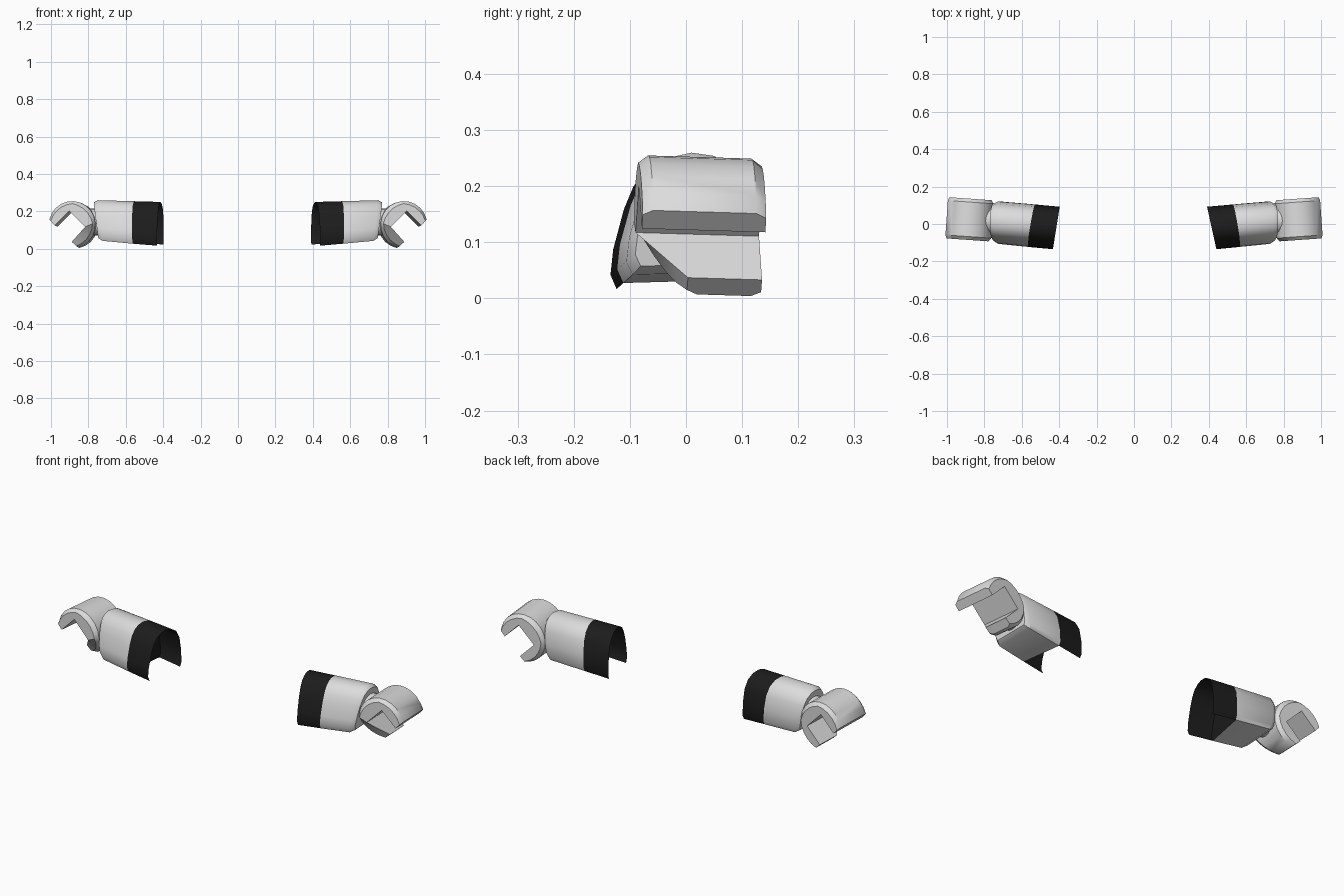
import bpy, bmesh, math

if "Cube" in bpy.data.objects:
    bpy.data.objects.remove(bpy.data.objects["Cube"])


def material(name, rgb):
    m = bpy.data.materials.new(name)
    m.diffuse_color = (*rgb, 1)
    m.use_nodes = True
    m.node_tree.nodes["Principled BSDF"].inputs["Base Color"].default_value = m.diffuse_color
    return m


GREY = material("light grey", (0.72, 0.72, 0.72))
BLACK = material("sleeve black", (0.012, 0.012, 0.012))


def loft(name, rings, side, mats, closed=True, caps=True, first_cap_mat=0, angle=35):
    """Skin a list of equal rings of points; side -1 mirrors across x."""
    bm = bmesh.new()
    rows = [[bm.verts.new((x * side, y, z)) for x, y, z in r] for r in rings]
    n = len(rows[0])
    for a, b in zip(rows, rows[1:]):
        for i in range(n if closed else n - 1):
            j = (i + 1) % n
            bm.faces.new((a[i], a[j], b[j], b[i]))
    if caps:
        bm.faces.new(rows[0]).material_index = first_cap_mat
        bm.faces.new(rows[-1])
    bmesh.ops.recalc_face_normals(bm, faces=bm.faces)
    me = bpy.data.meshes.new(name)
    bm.to_mesh(me)
    bm.free()
    for m in mats:
        me.materials.append(m)
    ob = bpy.data.objects.new(name, me)
    bpy.context.collection.objects.link(ob)
    bpy.ops.object.select_all(action='DESELECT')
    ob.select_set(True)
    bpy.context.view_layer.objects.active = ob
    bpy.ops.object.shade_smooth_by_angle(angle=math.radians(angle))
    return ob


# Arched arm cross-section (y, z): flat below, rounded above, leaning forward
ARCH = [(-0.105, 0.03), (-0.116, 0.055), (-0.111, 0.10), (-0.092, 0.17), (-0.075, 0.21),
        (-0.055, 0.238), (-0.03, 0.253), (0.0, 0.26), (0.04, 0.254), (0.075, 0.232),
        (0.098, 0.19), (0.11, 0.12), (0.111, 0.055), (0.102, 0.036)]


def arm_ring(x, slant, lean, scale=1.0):
    """Arm section at x; slant shears the cut along y, lean along z."""
    t = (x - 0.40) / 0.36
    ring = []
    for y, z in ARCH:
        y, z = y * scale, 0.15 + (z - 0.15) * scale
        z = 0.265 - (0.265 - z) * (1.02 - 0.08 * t) - 0.01 * (1 - t)
        ring.append((x - slant * y + lean * (z - 0.15), y - 0.02 + 0.032 * t, z))
    return ring


def hand_rings():
    """C-shaped grip with a square mouth, opening outward and down."""
    path = [(0.07, 0.06), (-0.04, 0.06), (-0.04, -0.06), (0.07, -0.06)]
    inner = []
    for (a, b), (c, d) in zip(path, path[1:]):
        inner += [(a + (c - a) * k / 5, b + (d - b) * k / 5) for k in range(5)]
    inner.append(path[-1])
    n = len(inner) - 1
    rings = []
    for i, (pu, pv) in enumerate(inner):
        ang = math.radians(57 + 246 * i / n)
        ou, ov = 0.124 * math.cos(ang), 0.124 * math.sin(ang)
        mu, mv = ou + (pu - ou) * 0.25, ov + (pv - ov) * 0.25
        y0, y1 = -0.085, 0.135
        if i > n / 2:                       # lower jaw slopes back towards its tip
            y0 += max(0, pu + 0.04) * 0.8
        section = [(ou, ov, y0 + 0.018), (mu, mv, y0), (pu, pv, y0),
                   (pu, pv, y1), (mu, mv, y1), (ou, ov, y1 - 0.018)]
        ring = []
        for u, v, y in section:
            x, z = 0.707 * (u + v), 0.707 * (v - u)
            ring.append((0.88 + x - 0.07 * (y - 0.03), y + 0.07 * x,
                         0.128 + z - 0.03 * (y - 0.03)))
        rings.append(ring)
    return rings


for side, label in ((1, "right"), (-1, "left")):
    end_slant = 0.22 if side == 1 else 0.16
    # Open-bottomed black sleeve
    loft(label + "_sleeve", [arm_ring(0.415, end_slant, 0), arm_ring(0.55, 0.17, 0.04)],
         side, [BLACK], closed=False, caps=False)
    # Grey forearm with a bevelled outer end and a dark inner wall
    loft(label + "_forearm",
         [arm_ring(0.55, 0.17, 0.04), arm_ring(0.735, 0.03, 0.14), arm_ring(0.757, 0.03, 0.14, 0.88)],
         side, [GREY, BLACK], first_cap_mat=1)
    # Wrist peg
    circle = [2 * math.pi * k / 20 for k in range(20)]
    loft(label + "_wrist_peg",
         [[(x, 0.02 + 0.072 * math.cos(a), 0.143 + 0.072 * math.sin(a)) for a in circle]
          for x in (0.735, 0.80)], side, [GREY])
    # Gripping hand
    loft(label + "_hand", hand_rings(), side, [GREY])
